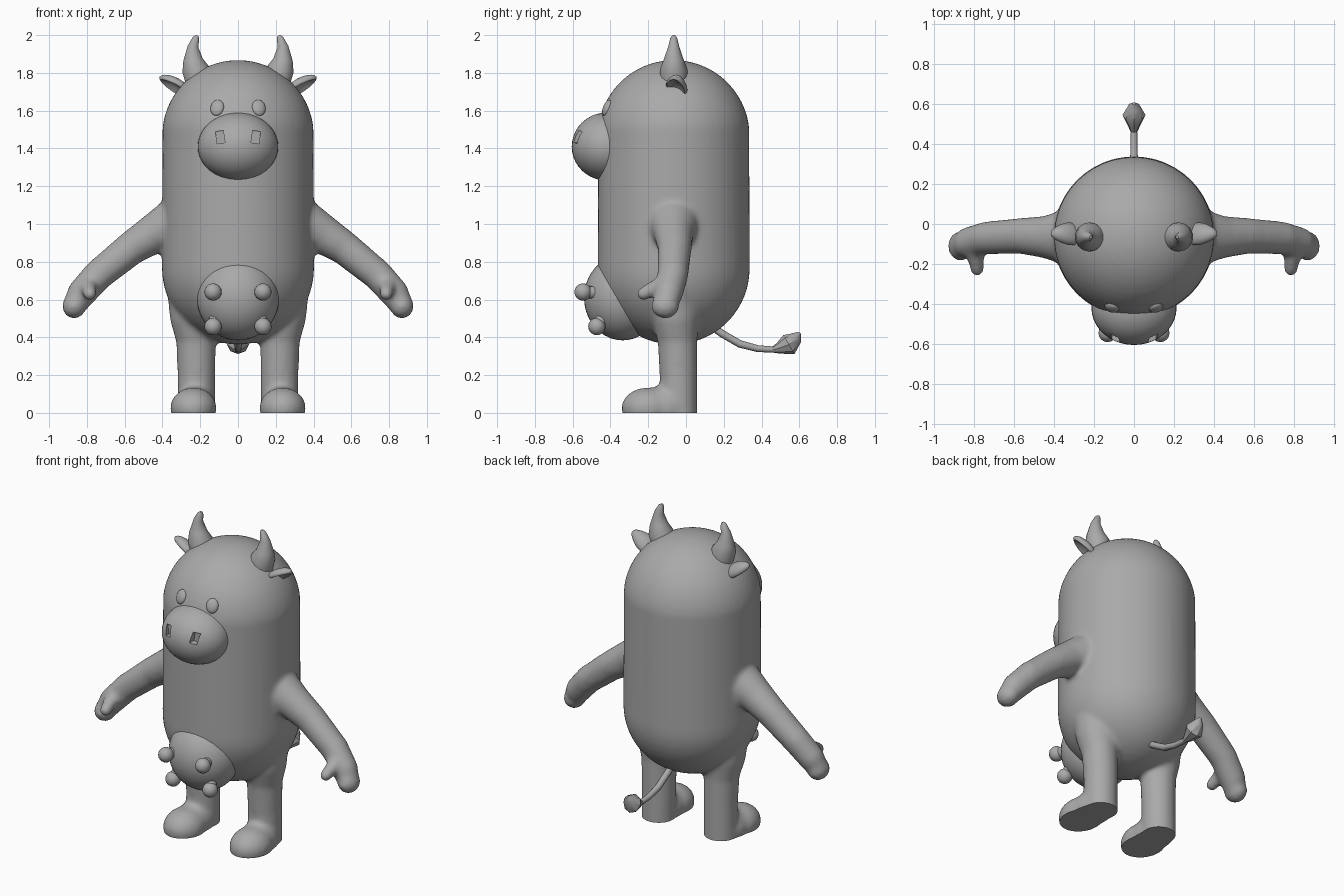
import bpy, bmesh, math
from mathutils import Vector, Matrix, Euler

if "Cube" in bpy.data.objects:
    bpy.data.objects.remove(bpy.data.objects["Cube"])

grey = bpy.data.materials.new("plain grey")
grey.diffuse_color = (0.4, 0.4, 0.4, 1)
grey.use_nodes = True
grey.node_tree.nodes["Principled BSDF"].inputs["Base Color"].default_value = grey.diffuse_color


def finish(name, bm, angle=40):
    """Turn a bmesh into a named, smooth shaded object."""
    bmesh.ops.recalc_face_normals(bm, faces=bm.faces)
    me = bpy.data.meshes.new(name)
    bm.to_mesh(me)
    bm.free()
    me.materials.append(grey)
    ob = bpy.data.objects.new(name, me)
    bpy.context.collection.objects.link(ob)
    shade(ob, angle)
    return ob


def activate(ob):
    bpy.ops.object.select_all(action='DESELECT')
    ob.select_set(True)
    bpy.context.view_layer.objects.active = ob


def shade(ob, angle):
    activate(ob)
    bpy.ops.object.shade_smooth_by_angle(angle=math.radians(angle))


def ball(bm, loc, size, rot=None, seg=24):
    m = Matrix.Translation(loc) @ (rot or Matrix.Identity(4)) @ Matrix.Diagonal((*size, 1))
    return bmesh.ops.create_uvsphere(bm, u_segments=seg, v_segments=seg // 2, radius=1, matrix=m)['verts']


def tube(bm, pts, ref, seg=16):
    """Tapered tube through (x, y, z, radius) points."""
    pos = [Vector(p[:3]) for p in pts]
    rings = []
    for i, p in enumerate(pts):
        t = (pos[min(i + 1, len(pos) - 1)] - pos[max(i - 1, 0)]).normalized()
        u = (Vector(ref) - t * t.dot(Vector(ref))).normalized()
        w = t.cross(u)
        rings.append([bm.verts.new(pos[i] + p[3] * (u * math.cos(a) + w * math.sin(a)))
                      for a in (2 * math.pi * k / seg for k in range(seg))])
    for a, b in zip(rings, rings[1:]):
        for k in range(seg):
            n = (k + 1) % seg
            bm.faces.new((a[k], a[n], b[n], b[k]))
    bm.faces.new(rings[0][::-1])
    bm.faces.new(rings[-1])


def flip(pts, s):
    return [(s * p[0], *p[1:]) for p in pts]


X, Y = (1, 0, 0), (0, 1, 0)
CY = -0.065  # body axis

# Body capsule, arms, legs and feet fused into one skin
bm = bmesh.new()
for v in ball(bm, (0, 0, 0), (0.403, 0.403, 0.403), seg=48):
    v.co += Vector((0, CY, 1.465 if v.co.z > 0.001 else 0.765))
arm = [(0.25, CY, 1.0, 0.13), (0.38, CY, 0.985, 0.128), (0.45, CY, 0.945, 0.105),
       (0.565, -0.06, 0.872, 0.09), (0.74, -0.07, 0.73, 0.082), (0.83, -0.095, 0.63, 0.078),
       (0.868, -0.11, 0.565, 0.063)]
thumb = [(0.80, -0.10, 0.69, 0.05), (0.79, -0.17, 0.66, 0.042), (0.785, -0.225, 0.63, 0.036)]
leg = [(0.222, -0.04, -0.08, 0.1), (0.22, -0.04, 0.2, 0.1), (0.222, -0.045, 0.38, 0.105),
       (0.235, -0.055, 0.5, 0.125), (0.24, -0.06, 0.6, 0.13)]
for s in (-1, 1):
    tube(bm, flip(arm, s), Y, 24)
    ball(bm, (s * 0.868, -0.11, 0.565), (0.063, 0.075, 0.066))
    tube(bm, flip(thumb, s), X)
    ball(bm, (s * 0.785, -0.225, 0.63), (0.036, 0.038, 0.036))
    tube(bm, flip(leg, s), Y, 24)
    ball(bm, (s * 0.236, -0.2, 0.025), (0.124, 0.143, 0.11))
    ball(bm, (s * 0.23, -0.12, 0.025), (0.112, 0.15, 0.12))
body = finish("body", bm)
rm = body.modifiers.new("fuse", 'REMESH')
rm.mode, rm.voxel_size = 'VOXEL', 0.014
sm = body.modifiers.new("soften", 'SMOOTH')
sm.factor, sm.iterations = 0.5, 10
activate(body)
for mod in ("fuse", "soften"):
    bpy.ops.object.modifier_apply(modifier=mod)
# Flat soles
bm = bmesh.new()
bm.from_mesh(body.data)
cut = bmesh.ops.bisect_plane(bm, geom=bm.verts[:] + bm.edges[:] + bm.faces[:],
                             plane_co=(0, 0, 0), plane_no=(0, 0, -1), clear_outer=True)
bmesh.ops.holes_fill(bm, edges=[e for e in bm.edges if e.is_boundary], sides=0)
bm.to_mesh(body.data)
bm.free()
shade(body, 50)

# Muzzle with two cut nostrils
bm = bmesh.new()
ball(bm, (0, -0.42, 1.41), (0.213, 0.185, 0.18), seg=40)
muzzle = finish("muzzle", bm)
bm = bmesh.new()
for s in (-1, 1):
    bmesh.ops.create_cube(bm, size=1, matrix=Matrix.Translation((s * 0.094, -0.6, 1.46))
                          @ Matrix.Rotation(s * 0.15, 4, 'Y') @ Matrix.Diagonal((0.042, 0.11, 0.065, 1)))
cutter = finish("nostril_cutter", bm)
cutter.hide_render = True
bo = muzzle.modifiers.new("nostrils", 'BOOLEAN')
bo.operation, bo.solver, bo.object = 'DIFFERENCE', 'EXACT', cutter
activate(muzzle)
bpy.ops.object.modifier_apply(modifier="nostrils")
bpy.data.objects.remove(cutter)
shade(muzzle, 35)

# Udder with four knobbed teats
bm = bmesh.new()
ball(bm, (0, -0.335, 0.61), (0.218, 0.205, 0.226), seg=40)
finish("udder", bm)
for s in (-1, 1):
    for row, root, tip in (("upper", (0.11, -0.46, 0.635), (0.132, -0.545, 0.64)),
                           ("lower", (0.11, -0.42, 0.53), (0.132, -0.472, 0.457))):
        bm = bmesh.new()
        tube(bm, flip([(*root, 0.034), (*tip, 0.032)], s), X)
        ball(bm, (s * tip[0], *tip[1:]), (0.046, 0.046, 0.046), seg=16)
        finish(f"{row}_teat", bm)

horn = [(0.205, CY, 1.74, 0.07), (0.225, CY, 1.82, 0.073), (0.238, CY, 1.87, 0.053),
        (0.238, CY, 1.94, 0.029), (0.222, CY, 1.985, 0.018), (0.216, CY, 1.998, 0.008)]
for s in (-1, 1):
    # Eyes lie flat against the head
    bm = bmesh.new()
    ball(bm, (s * 0.11, -0.418, 1.615), (0.037, 0.02, 0.045),
         Euler((-0.38, 0, s * 0.28)).to_matrix().to_4x4())
    finish("eye", bm)
    # Horns
    bm = bmesh.new()
    tube(bm, flip(horn, s), Y, 14)
    finish("horn", bm)
    # Ears: leaf shapes, hollowed on the forward side
    along = Vector((0.85, 0, 0.5)).normalized()
    wide = Vector((0.2, -0.75, 0.5))
    wide = (wide - along * wide.dot(along)).normalized()
    face = along.cross(wide)
    if face.y > 0:
        face = -face
    bm = bmesh.new()
    for v in ball(bm, (0, 0, 0), (1, 1, 1), seg=24):
        a, b, c = v.co
        if c > 0:
            c = 0.6 * c - 1.1 * max(0, 0.75 - a * a - b * b)
        p = Vector((0.338, -0.05, 1.733)) + along * a * 0.09 + wide * b * 0.058 * (1 - 0.3 * a) + face * c * 0.04
        v.co = (s * p.x, p.y, p.z)
    finish("ear", bm)

# Tail and pointed tuft
bm = bmesh.new()
tube(bm, [(0, 0.12, 0.47, 0.02), (0, 0.19, 0.42, 0.02), (0, 0.285, 0.365, 0.02),
          (0, 0.38, 0.34, 0.018), (0, 0.47, 0.335, 0.016)], X, 12)
finish("tail", bm)
bm = bmesh.new()
tube(bm, [(0, 0.455, 0.333, 0.014), (0, 0.49, 0.342, 0.03), (0, 0.545, 0.362, 0.058),
          (0, 0.583, 0.397, 0.034), (0, 0.602, 0.425, 0.008)], X, 8)
finish("tail_tuft", bm)
